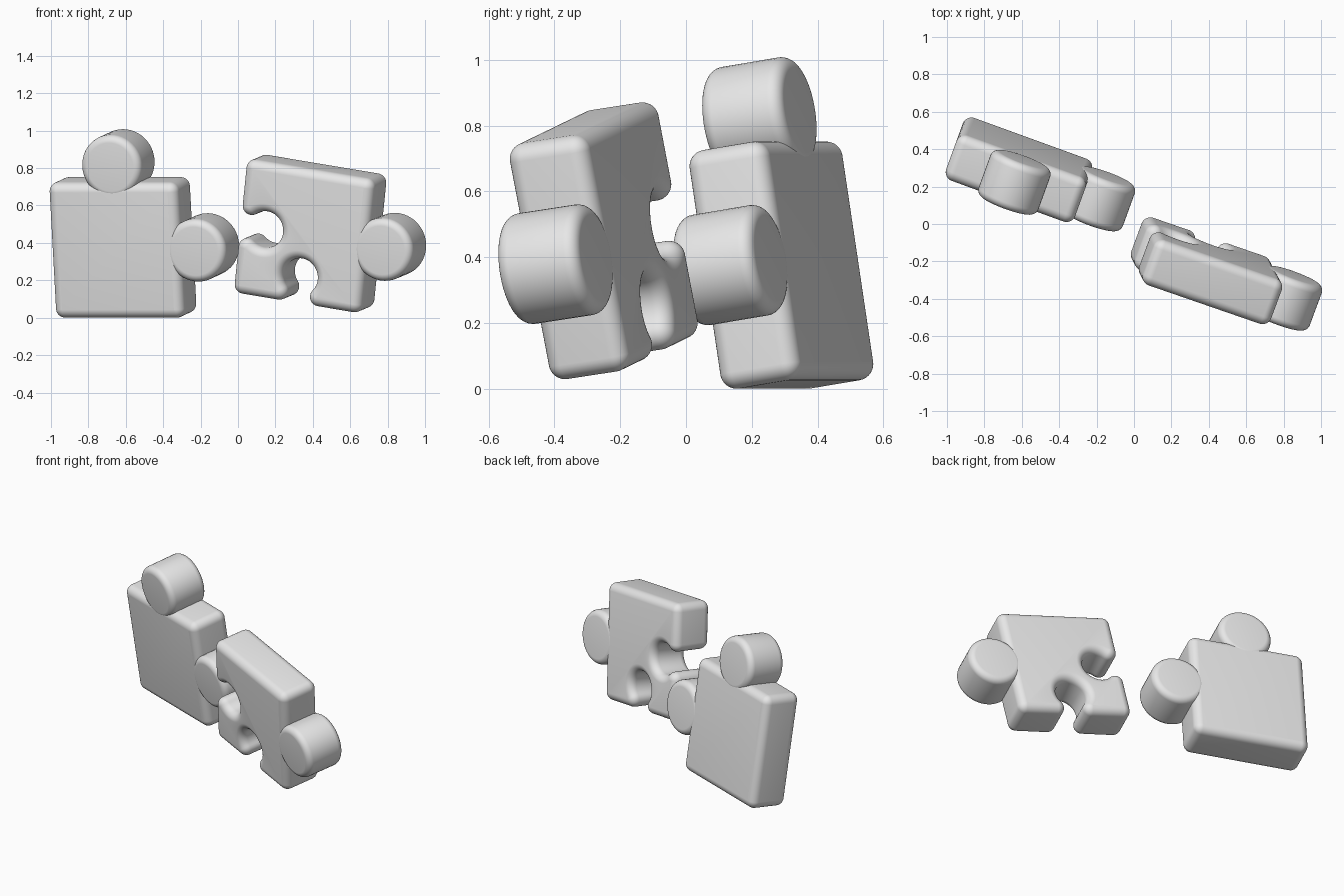
import bpy, bmesh, math
from mathutils import Matrix, Vector

if "Cube" in bpy.data.objects:
    bpy.data.objects.remove(bpy.data.objects["Cube"])

HALF = 0.367       # half width of a square piece
DEPTH = 0.13       # half thickness
ROUND = 0.05       # edge rounding of the squares
TAB_R, TAB_AT, TAB_ROUND = 0.17, 0.455, 0.04
SOCKET_R, SOCKET_AT = 0.148, 0.222   # socket on the flat face

grey = bpy.data.materials.new("light_grey")
grey.diffuse_color = (0.8, 0.8, 0.8, 1)
grey.use_nodes = True
grey.node_tree.nodes["Principled BSDF"].inputs["Base Color"].default_value = grey.diffuse_color


def arc(cx, cy, r, a0, a1, n):
    return [(cx + r * math.cos(a0 + (a1 - a0) * i / n),
             cy + r * math.sin(a0 + (a1 - a0) * i / n)) for i in range(n + 1)]


def square_outline(o, sockets):
    """Square outline grown by o, with round sockets in the listed sides."""
    h = HALF - ROUND
    gap = h - SOCKET_AT
    m = math.sqrt(SOCKET_R ** 2 - gap ** 2)
    phi = math.atan2(m, gap)
    lip = math.atan2(m, -gap)
    pts = []
    for side in range(4):
        part = []
        if side in sockets:
            part += arc(h, -m, o, 0, lip, 10)
            part += arc(SOCKET_AT, 0, SOCKET_R - o, -phi, phi - 2 * math.pi, 40)[1:-1]
            part += arc(h, m, o, -lip, 0, 10)
        part += arc(h, h, o, 0, math.pi / 2, 8)
        c, s = round(math.cos(side * math.pi / 2)), round(math.sin(side * math.pi / 2))
        pts += [(p * c - q * s, p * s + q * c) for p, q in part]
    return pts


def rounded_slab(name, outline, b, depth, matrix):
    """Loft an outline through the thickness with rounded front and back rims."""
    steps = 8
    rim = [(b * max(math.sin(i * math.pi / 2 / steps), 0.03),
            depth - b + b * math.cos(i * math.pi / 2 / steps)) for i in range(steps + 1)]
    profile = [(o, -y) for o, y in rim] + [(o, y) for o, y in reversed(rim)]
    bm = bmesh.new()
    rings = [[bm.verts.new((p, y, q)) for p, q in outline(o)] for o, y in profile]
    n = len(rings[0])
    for r0, r1 in zip(rings, rings[1:]):
        for i in range(n):
            j = (i + 1) % n
            bm.faces.new((r0[i], r0[j], r1[j], r1[i]))
    bm.faces.new(rings[0])
    bm.faces.new(rings[-1])
    bmesh.ops.recalc_face_normals(bm, faces=bm.faces)
    mesh = bpy.data.meshes.new(name)
    bm.to_mesh(mesh)
    bm.free()
    mesh.materials.append(grey)
    obj = bpy.data.objects.new(name, mesh)
    bpy.context.collection.objects.link(obj)
    obj.matrix_world = matrix
    bpy.ops.object.select_all(action='DESELECT')
    obj.select_set(True)
    bpy.context.view_layer.objects.active = obj
    bpy.ops.object.shade_smooth_by_angle(angle=math.radians(35))
    return obj


def piece(name, centre, across, up, sockets, tabs):
    """One puzzle piece: square body plus round tabs, tilted into place."""
    w = Vector(across).normalized()
    u = Vector(up)
    u = (u - u.dot(w) * w).normalized()
    n = u.cross(w)
    frame = Matrix.Translation(centre) @ Matrix((w, n, u)).transposed().to_4x4()
    rounded_slab(name + "_body", lambda o: square_outline(o, sockets), ROUND, DEPTH, frame)
    for label, (tx, tz) in tabs.items():
        at = frame @ Matrix.Translation((tx * TAB_AT, 0, tz * TAB_AT))
        rounded_slab(name + "_" + label,
                     lambda o: arc(0, 0, TAB_R - TAB_ROUND + o, 0, 2 * math.pi, 48)[:-1],
                     TAB_ROUND, DEPTH + 0.002, at)


# Left piece with a top and a side tab
piece("left_piece", (-0.615, 0.29, 0.376), (0.94, -0.342, 0), (-0.0535, -0.147, 0.988),
      (), {"top_tab": (0, 1), "side_tab": (1, 0)})
# Right piece with a side tab, and sockets in its left (2) and bottom (3) sides
piece("right_piece", (0.3875, -0.25, 0.45), (0.933, -0.322, -0.156), (0.095, -0.185, 0.978),
      (2, 3), {"side_tab": (1, 0)})
